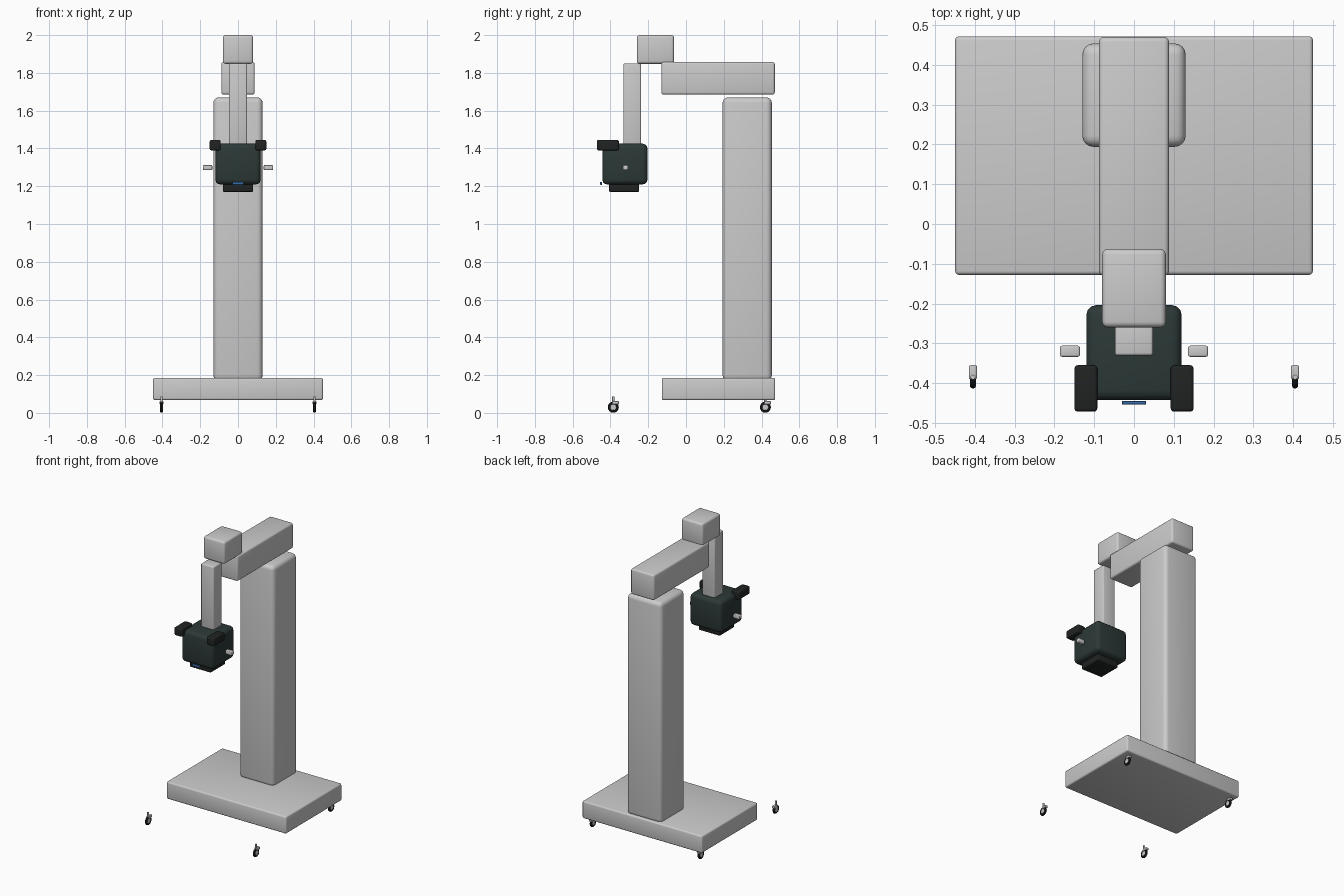
import bpy, math

if "Cube" in bpy.data.objects:
    bpy.data.objects.remove(bpy.data.objects["Cube"])


def material(name, rgb):
    m = bpy.data.materials.new(name)
    m.diffuse_color = (*rgb, 1)
    m.use_nodes = True
    m.node_tree.nodes["Principled BSDF"].inputs["Base Color"].default_value = m.diffuse_color
    return m


GREEN = material("dark_green", (0.025, 0.04, 0.038))
BLACK = material("black", (0.015, 0.017, 0.017))
BLUE = material("blue", (0.04, 0.16, 0.42))


def finish(o, name, mat):
    o.name = name
    if mat:
        o.data.materials.append(mat)
    bpy.ops.object.shade_smooth_by_angle(angle=math.radians(35))
    return o


def box(name, x, y, z, bevel=0.01, mat=None, segments=3):
    """Rounded box from (min, max) ranges."""
    bpy.ops.mesh.primitive_cube_add(size=1, location=[sum(r) / 2 for r in (x, y, z)])
    o = bpy.context.object
    o.scale = [r[1] - r[0] for r in (x, y, z)]
    bpy.ops.object.transform_apply(location=False, rotation=False, scale=True)
    if bevel:
        b = o.modifiers.new("Bevel", 'BEVEL')
        b.width, b.segments = bevel, segments
        bpy.ops.object.modifier_apply(modifier="Bevel")
    return finish(o, name, mat)


def cylinder(name, loc, r, depth, axis='Z', mat=None):
    rot = (0, math.pi / 2, 0) if axis == 'X' else (0, 0, 0)
    bpy.ops.mesh.primitive_cylinder_add(vertices=24, radius=r, depth=depth, location=loc, rotation=rot)
    return finish(bpy.context.object, name, mat)


# stand: base, column, arm
box("base", (-0.45, 0.45), (-0.128, 0.472), (0.068, 0.185), 0.01)
box("column", (-0.13, 0.13), (0.194, 0.454), (0.17, 1.67), 0.028, segments=4)
box("arm", (-0.088, 0.088), (-0.13, 0.47), (1.685, 1.858), 0.012)
box("arm_block", (-0.08, 0.08), (-0.26, -0.063), (1.848, 2.0), 0.014)
box("hanging_post", (-0.048, 0.048), (-0.331, -0.238), (1.41, 1.85), 0.007)

# optical head
box("head", (-0.12, 0.12), (-0.443, -0.204), (1.21, 1.425), 0.025, GREEN)
box("lens_plate", (-0.08, 0.08), (-0.407, -0.248), (1.17, 1.22), 0.006, BLACK)
box("indicator", (-0.03, 0.03), (-0.454, -0.445), (1.207, 1.223), 0.001, BLUE, 1)

# paired eyepieces and side knobs
for side, s in (("left", -1), ("right", 1)):
    cx = s * 0.121
    box(side + "_eyepiece", (cx - 0.029, cx + 0.029), (-0.472, -0.355), (1.39, 1.445), 0.009, BLACK)
    cx = s * 0.161
    box(side + "_knob", (cx - 0.025, cx + 0.025), (-0.334, -0.306), (1.286, 1.312), 0.005)

# casters
for end, y in (("front", -0.385), ("rear", 0.42)):
    for side, x in (("left", -0.405), ("right", 0.405)):
        n = f"{end}_{side}_caster_"
        bpy.ops.mesh.primitive_torus_add(location=(x, y, 0.03), rotation=(0, math.pi / 2, 0),
                                         major_radius=0.021, minor_radius=0.008,
                                         major_segments=28, minor_segments=10)
        finish(bpy.context.object, n + "tyre", BLACK)
        cylinder(n + "hub", (x, y, 0.03), 0.016, 0.013, 'X')
        box(n + "fork", (x - 0.01, x + 0.01), (y - 0.005, y + 0.03), (0.045, 0.062), 0.004)
        cylinder(n + "stem", (x, y, 0.07), 0.006, 0.034)
